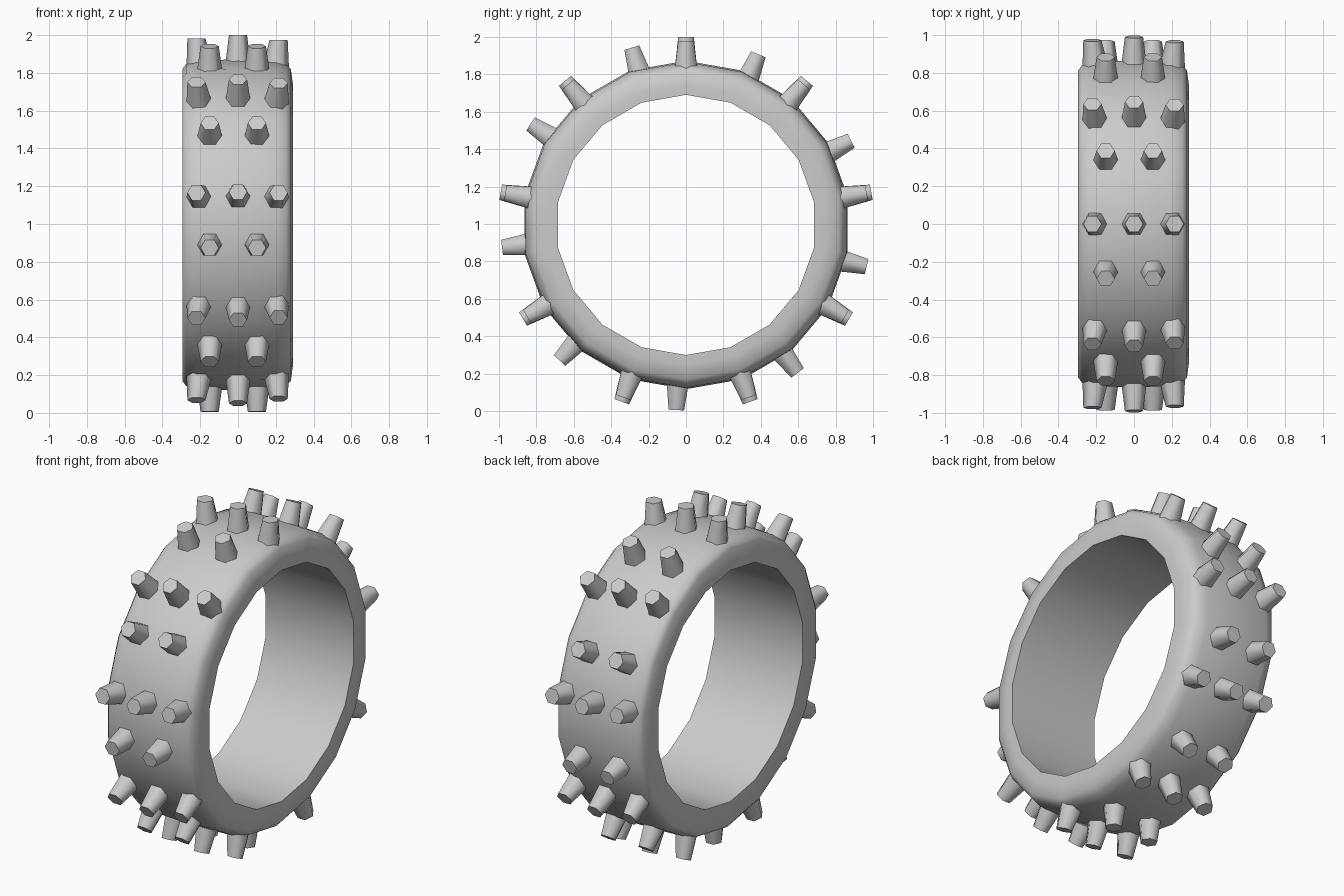
import bpy, bmesh
from math import sin, cos, radians, tau
from mathutils import Matrix, Vector

cube = bpy.data.objects.get("Cube")
if cube:
    bpy.data.objects.remove(cube, do_unlink=True)

AXLE = Vector((0, 0, 0.995))

grey = bpy.data.materials.new("light grey")
grey.use_nodes = True
colour = (0.6, 0.6, 0.6, 1)
grey.diffuse_color = colour
grey.node_tree.nodes["Principled BSDF"].inputs["Base Color"].default_value = colour


def loft(bm, rings, closed=False):
    """Skin a list of vertex rings; cap the ends or join last to first."""
    rings = [[bm.verts.new(p) for p in ring] for ring in rings]
    n = len(rings[0])
    pairs = list(zip(rings, rings[1:]))
    if closed:
        pairs.append((rings[-1], rings[0]))
    else:
        bm.faces.new(rings[0][::-1])
        bm.faces.new(rings[-1])
    for a, b in pairs:
        for i in range(n):
            j = (i + 1) % n
            bm.faces.new((a[i], a[j], b[j], b[i]))


def finish(bm, name, angle):
    bmesh.ops.recalc_face_normals(bm, faces=bm.faces)
    mesh = bpy.data.meshes.new(name)
    bm.to_mesh(mesh)
    bm.free()
    mesh.materials.append(grey)
    ob = bpy.data.objects.new(name, mesh)
    ob.location = AXLE
    bpy.context.collection.objects.link(ob)
    bpy.ops.object.select_all(action='DESELECT')
    ob.select_set(True)
    bpy.context.view_layer.objects.active = ob
    bpy.ops.object.shade_smooth_by_angle(angle=radians(angle))


# Tyre band: cross-section of (x, radius) spun round the x axis in 18 steps
section = [(-0.295, 0.695), (-0.295, 0.825), (-0.275, 0.852), (-0.22, 0.87),
           (0, 0.877), (0.2, 0.87), (0.255, 0.852), (0.28, 0.825),
           (0.29, 0.75), (0.29, 0.695)]
bm = bmesh.new()
loft(bm, [[(x, r * sin(tau * i / 18), r * cos(tau * i / 18)) for i in range(18)]
          for x, r in section], closed=True)
finish(bm, "tyre_band", 40)


def stud(bm, x, angle, lean, tip):
    """Tapered six-sided stud pointing outwards, with a corner towards x."""
    turn = Matrix.Rotation(-radians(angle), 3, 'X')
    rings = []
    for cx, height, r in ((x, 0.83, 0.07), (x + lean, tip, 0.048)):
        rings.append([turn @ Vector((cx + r * cos(tau * i / 6), r * sin(tau * i / 6), height))
                      for i in range(6)])
    loft(bm, rings)


# Alternating rows of three and two studs
triples, doubles = bmesh.new(), bmesh.new()
for k in range(9):
    for x, lean, tip in ((-0.203, -0.017, 0.987), (0, 0, 1.005), (0.2, 0.015, 0.98)):
        stud(triples, x, 40 * k, lean, tip)
    for x in (-0.15, 0.1):
        stud(doubles, x, 40 * k + 23, 0, 0.99)
finish(triples, "triple_row_studs", 65)
finish(doubles, "double_row_studs", 65)
